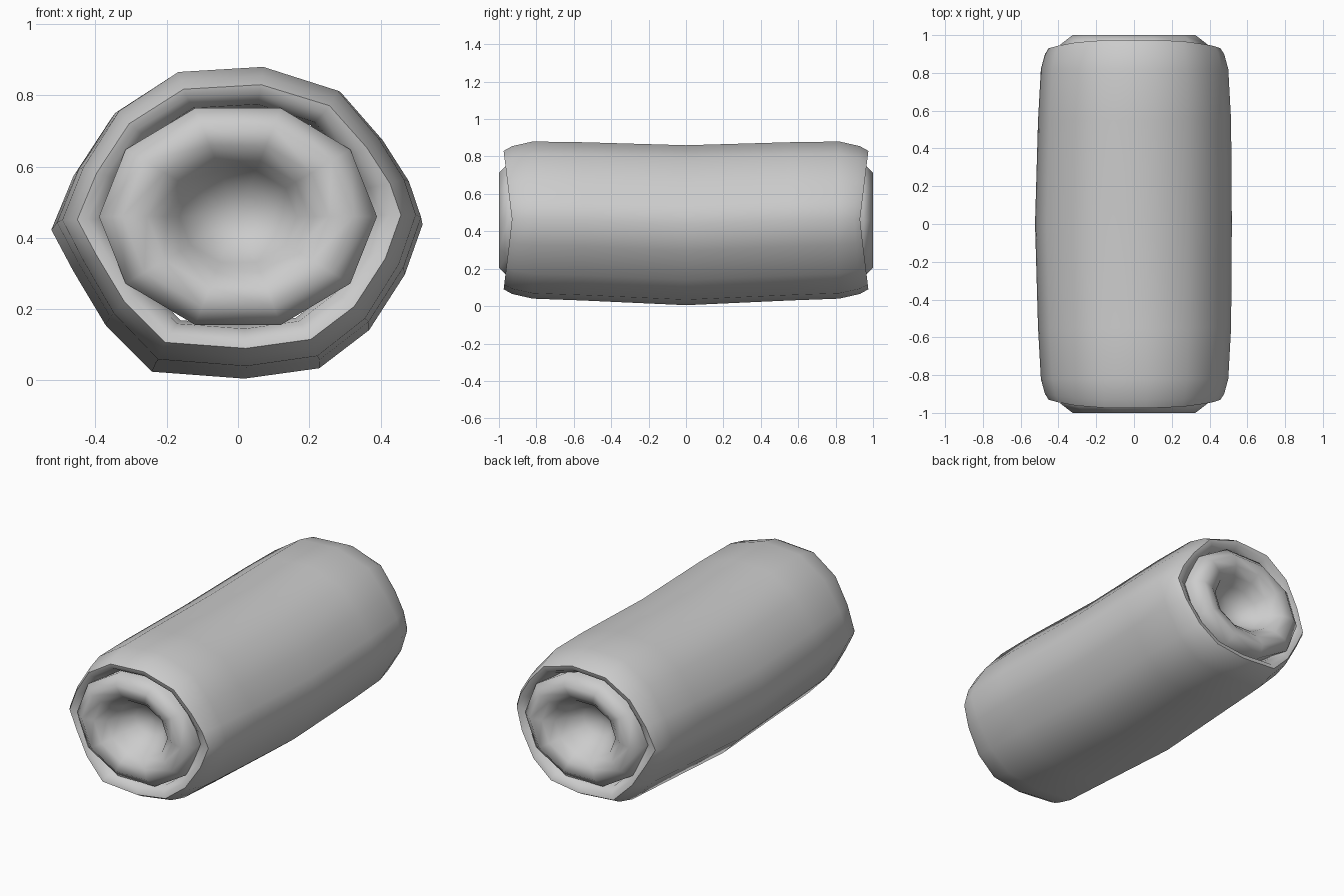
import bpy, bmesh, math

if "Cube" in bpy.data.objects:
    bpy.data.objects.remove(bpy.data.objects["Cube"])

grey = bpy.data.materials.new("soft grey")
grey.diffuse_color = (0.6, 0.6, 0.6, 1)
grey.use_nodes = True
grey.node_tree.nodes["Principled BSDF"].inputs["Base Color"].default_value = grey.diffuse_color


def loft(name, rings, tips=None, angle=60):
    """Bridge equal-length point rings in order; optional tip points close both ends."""
    bm = bmesh.new()
    loops = [[bm.verts.new(p) for p in r] for r in rings]
    n = len(loops[0])
    for a, b in zip(loops, loops[1:]):
        for i in range(n):
            j = (i + 1) % n
            bm.faces.new((a[i], a[j], b[j], b[i]))
    if tips:
        for loop, p in ((loops[0], tips[0]), (loops[-1], tips[1])):
            t = bm.verts.new(p)
            for i in range(n):
                bm.faces.new((loop[i], loop[(i + 1) % n], t))
    bmesh.ops.recalc_face_normals(bm, faces=bm.faces)
    me = bpy.data.meshes.new(name)
    bm.to_mesh(me)
    bm.free()
    me.materials.append(grey)
    ob = bpy.data.objects.new(name, me)
    bpy.context.collection.objects.link(ob)
    bpy.context.view_layer.objects.active = ob
    ob.select_set(True)
    bpy.ops.object.shade_smooth_by_angle(angle=math.radians(angle))
    ob.select_set(False)
    return ob


# Slightly uneven outline of the rolled cloth, normalised to about -1..1
outline = [((x - 0.0) / 0.522, (z - 0.44) / 0.44) for x, z in (
    (.52, .445), (.485, .55), (.41, .67), (.29, .81), (.07, .88), (-.18, .865),
    (-.355, .75), (-.46, .585), (-.522, .43), (-.46, .31), (-.37, .155),
    (-.24, .02), (.02, .0), (.23, .03), (.37, .14), (.47, .3))]


def wrap_ring(side, y, cx, cz, rx, rz, bulge=0):
    """bulge pushes the top and bottom of the rim further out than its sides."""
    return [(cx + rx * u, side * (y + bulge * abs(v)), cz + rz * v) for u, v in outline]


# Outer wrap: sagging middle, rounded shoulders, rim tucked in around the core
wrap = [(.80, .46, .36, .305, 0), (.90, .46, .38, .315, .02), (.925, .46, .425, .345, .045),
        (.93, .46, .455, .37, .045), (.90, .46, .475, .395, .03), (.82, .46, .497, .42, 0),
        (.55, .453, .512, .423, 0)]
rings = [wrap_ring(-1, y, .004, cz, rx, rz, b) for y, cz, rx, rz, b in wrap]
rings.append(wrap_ring(1, 0, -.002, .4325, .522, .4275))
rings += [wrap_ring(1, y, .004, cz, rx, rz, b) for y, cz, rx, rz, b in reversed(wrap)]
loft("outer_wrap", rings)

# Inner roll: ten-sided core with a rounded rim and a dimple at each end
core = [(.82, .10), (.88, .165), (.945, .20), (.985, .255), (1.0, .325), (.95, .39), (.85, .385)]


def core_ring(side, y, r):
    return [(r * math.cos(i * math.tau / 10), side * y,
             .46 + .82 * r * math.sin(i * math.tau / 10)) for i in range(10)]


rings = [core_ring(-1, y, r) for y, r in core] + [core_ring(1, y, r) for y, r in reversed(core)]
loft("inner_roll", rings, tips=((-.01, -.79, .45), (-.01, .79, .45)), angle=75)
